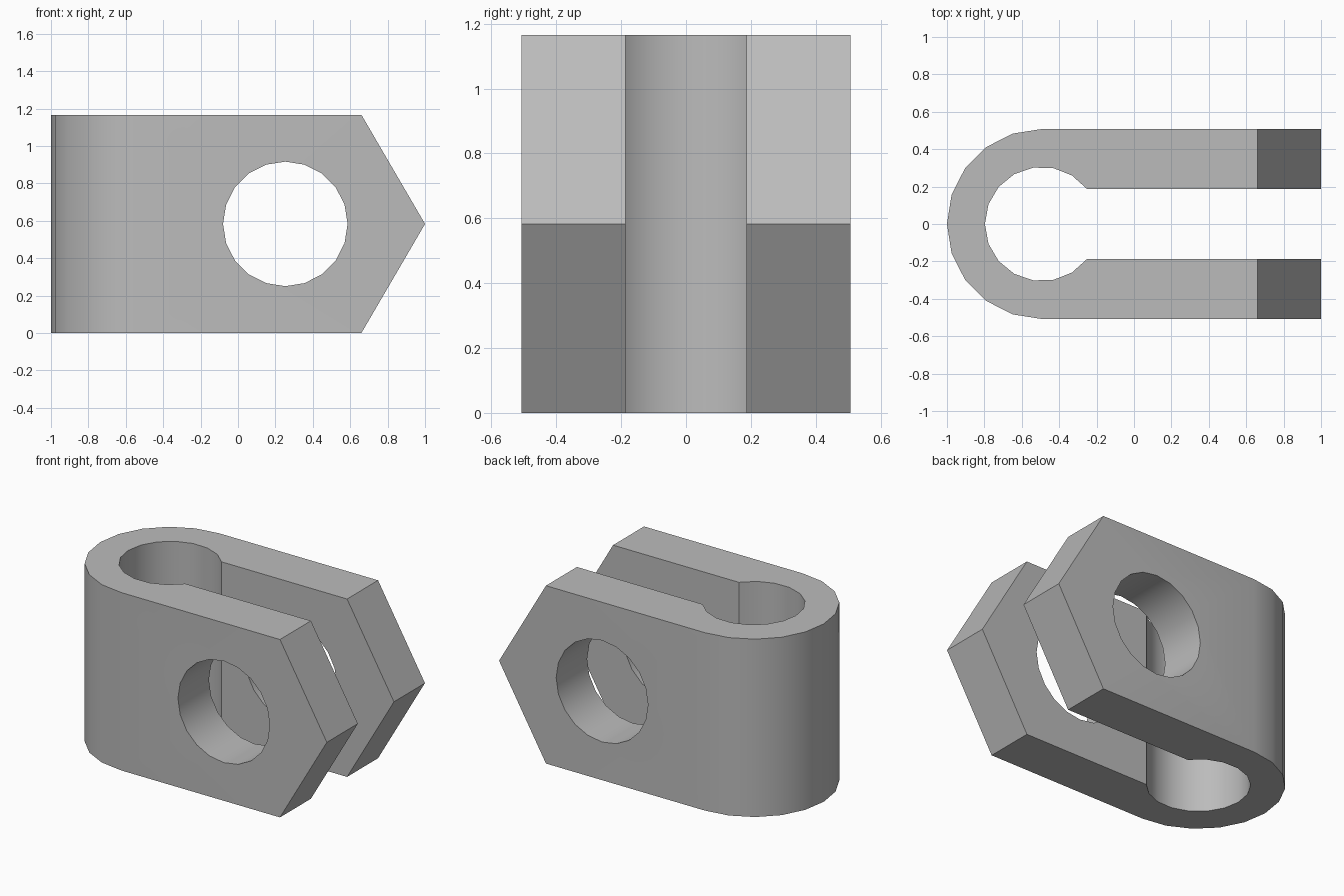
import bpy, bmesh
from math import sin, cos, pi, radians
from mathutils import Vector

cube = bpy.data.objects.get("Cube")
if cube:
    bpy.data.objects.remove(cube, do_unlink=True)

HEIGHT = 1.166
RADIUS = 0.508          # outer bend
BORE = 0.305            # inner bend
GAP = 0.187             # half slot width
BEND_X = RADIUS - 1
SHOULDER_X = 0.66       # where the pointed ends begin
HOLE_X, HOLE_R = 0.253, 0.333


def arc(cx, r, start, end, steps):
    angles = [radians(start + (end - start) * i / steps) for i in range(steps + 1)]
    return [(cx + r * cos(a), r * sin(a)) for a in angles]


def prism(name, points, axis, offset):
    """Extrude a closed outline along a vector."""
    bm = bmesh.new()
    face = bm.faces.new([bm.verts.new(offset + Vector(p)) for p in points])
    out = bmesh.ops.extrude_face_region(bm, geom=[face])
    bmesh.ops.translate(bm, vec=axis, verts=[v for v in out["geom"] if isinstance(v, bmesh.types.BMVert)])
    bmesh.ops.recalc_face_normals(bm, faces=bm.faces[:])
    mesh = bpy.data.meshes.new(name)
    bm.to_mesh(mesh)
    bm.free()
    obj = bpy.data.objects.new(name, mesh)
    bpy.context.collection.objects.link(obj)
    return obj


# U-shaped body with a rounded bore
outline = [(1, RADIUS)] + arc(BEND_X, RADIUS, 90, 270, 10) + [(1, -RADIUS), (1, -GAP)]
outline += arc(BEND_X, BORE, 322, 38, 14) + [(1, GAP)]
body = prism("clevis_body", [(x, y, 0) for x, y in outline], Vector((0, 0, HEIGHT)), Vector())

# Pointed arm ends
bm = bmesh.new()
bm.from_mesh(body.data)
for side in (1, -1):
    normal = Vector((HEIGHT / 2, 0, side * (1 - SHOULDER_X)))
    geom = bm.verts[:] + bm.edges[:] + bm.faces[:]
    cut = bmesh.ops.bisect_plane(bm, geom=geom, dist=1e-5, plane_co=(1, 0, HEIGHT / 2),
                                 plane_no=normal, clear_outer=True)
    edges = [e for e in bm.edges if e.is_boundary]
    bmesh.ops.holes_fill(bm, edges=edges, sides=0)
bmesh.ops.recalc_face_normals(bm, faces=bm.faces[:])
bm.to_mesh(body.data)
bm.free()

# Pin hole through both arms
circle = [(HOLE_X + HOLE_R * cos(i * pi / 10), 0, HOLE_R * sin(i * pi / 10)) for i in range(20)]
cutter = prism("pin_hole_cutter", circle, Vector((0, 2, 0)), Vector((0, -1, HEIGHT / 2)))
cutter.hide_render = True
hole = body.modifiers.new("pin_hole", "BOOLEAN")
hole.object = cutter
hole.operation = "DIFFERENCE"
hole.solver = "EXACT"
bpy.ops.object.select_all(action="DESELECT")
body.select_set(True)
bpy.context.view_layer.objects.active = body
bpy.ops.object.modifier_apply(modifier=hole.name)
bpy.data.objects.remove(cutter, do_unlink=True)

# Plain grey finish
grey = bpy.data.materials.new("plain_grey")
grey.use_nodes = True
grey.diffuse_color = (0.5, 0.5, 0.5, 1)
grey.node_tree.nodes["Principled BSDF"].inputs["Base Color"].default_value = grey.diffuse_color
body.data.materials.clear()
body.data.materials.append(grey)
bpy.ops.object.shade_smooth_by_angle(angle=radians(30))
